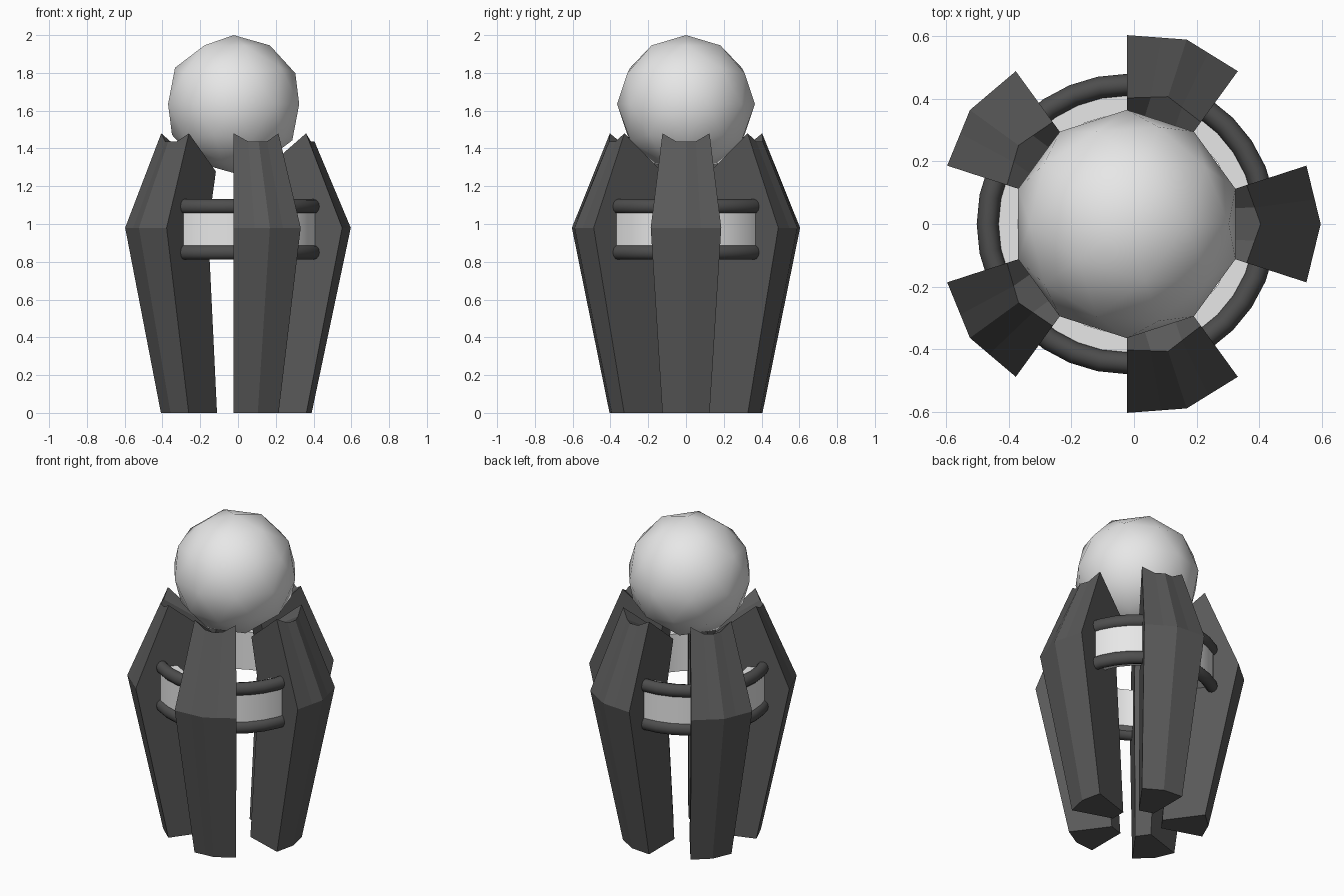
import bpy, bmesh, math

if "Cube" in bpy.data.objects:
    bpy.data.objects.remove(bpy.data.objects["Cube"])

CX = -0.023  # radial centre of the monument (bounds stay centred on x = 0)


def material(name, v):
    m = bpy.data.materials.new(name)
    m.diffuse_color = (v, v, v, 1)
    m.use_nodes = True
    m.node_tree.nodes["Principled BSDF"].inputs["Base Color"].default_value = m.diffuse_color
    return m


DARK = material("dark stone", 0.10)
RING = material("charcoal trim", 0.075)
LIGHT = material("pale stone", 0.80)


def polar(r, deg, z):
    a = math.radians(deg)
    return (r * math.cos(a), r * math.sin(a), z)


def mix(p, q, t):
    return tuple(a + (b - a) * t for a, b in zip(p, q))


def add_object(name, bm, mat):
    bmesh.ops.recalc_face_normals(bm, faces=bm.faces[:])
    me = bpy.data.meshes.new(name)
    bm.to_mesh(me)
    bm.free()
    me.materials.append(mat)
    ob = bpy.data.objects.new(name, me)
    ob.location.x = CX
    bpy.context.collection.objects.link(ob)
    return ob


def section(z, corner, mid, inner, z_mid=None, z_inner=None):
    """Wedge cross-section: ridged outer side, radial flanks, straight inner edge."""
    zm = z if z_mid is None else z_mid
    zi = z if z_inner is None else z_inner
    lo, hi, ridge = polar(corner, -18, z), polar(corner, 18, z), polar(mid, 0, zm)
    a, b = mix(ridge, lo, 0.42), mix(ridge, hi, 0.42)
    a, b = (*a[:2], zm), (*b[:2], zm)
    return [lo, a, ridge, b, hi, polar(inner, 18, zi), polar(inner, -18, zi)]


# Five claw-like pillars cupping the ball
def pillar(name, angle):
    bm = bmesh.new()
    rings = [section(0, 0.405, 0.413, 0.15),
             section(0.98, 0.604, 0.62, 0.23),
             section(1.48, 0.403, 0.428, 0.16, 1.437, 1.278)]
    vs = [[bm.verts.new(p) for p in ring] for ring in rings]
    n = len(vs[0])
    for low, up in zip(vs, vs[1:]):
        for i in range(n):
            j = (i + 1) % n
            bm.faces.new((low[i], low[j], up[j], up[i]))
    bm.faces.new(vs[0])
    t = vs[2]
    for f in ((0, 1, 6), (1, 2, 3, 5, 6), (3, 4, 5)):  # notched top
        bm.faces.new([t[i] for i in f])
    ob = add_object(name, bm, DARK)
    ob.rotation_euler.z = math.radians(angle)


for k in range(5):
    pillar(f"pillar_{k + 1}", 72 * k)


# Lathe for the belt and its trims: closed (r, z) profile turned about z
def lathe(name, profile, mat, steps=32):
    bm = bmesh.new()
    cols = [[bm.verts.new(polar(r, 360 * s / steps, z)) for r, z in profile]
            for s in range(steps)]
    n = len(profile)
    for s in range(steps):
        a, b = cols[s], cols[(s + 1) % steps]
        for i in range(n):
            j = (i + 1) % n
            bm.faces.new((a[i], b[i], b[j], a[j]))
    ob = add_object(name, bm, mat)
    bpy.ops.object.select_all(action='DESELECT')
    bpy.context.view_layer.objects.active = ob
    ob.select_set(True)
    bpy.ops.object.shade_smooth_by_angle(angle=math.radians(40))


lathe("belt", [(0.35, 0.85), (0.455, 0.85), (0.455, 1.09), (0.35, 1.09)], LIGHT)
for label, zc in (("lower", 0.85), ("upper", 1.093)):
    tube = [(0.445 + 0.035 * math.cos(a), zc + 0.039 * math.sin(a))
            for a in (math.tau * i / 12 for i in range(12))]
    lathe(label + "_belt_trim", tube, RING)

# Ball held on top
bm = bmesh.new()
bmesh.ops.create_icosphere(bm, subdivisions=2, radius=0.365)
for f in bm.faces:
    f.smooth = True
ball = add_object("ball", bm, LIGHT)
ball.location.z = 1.635
